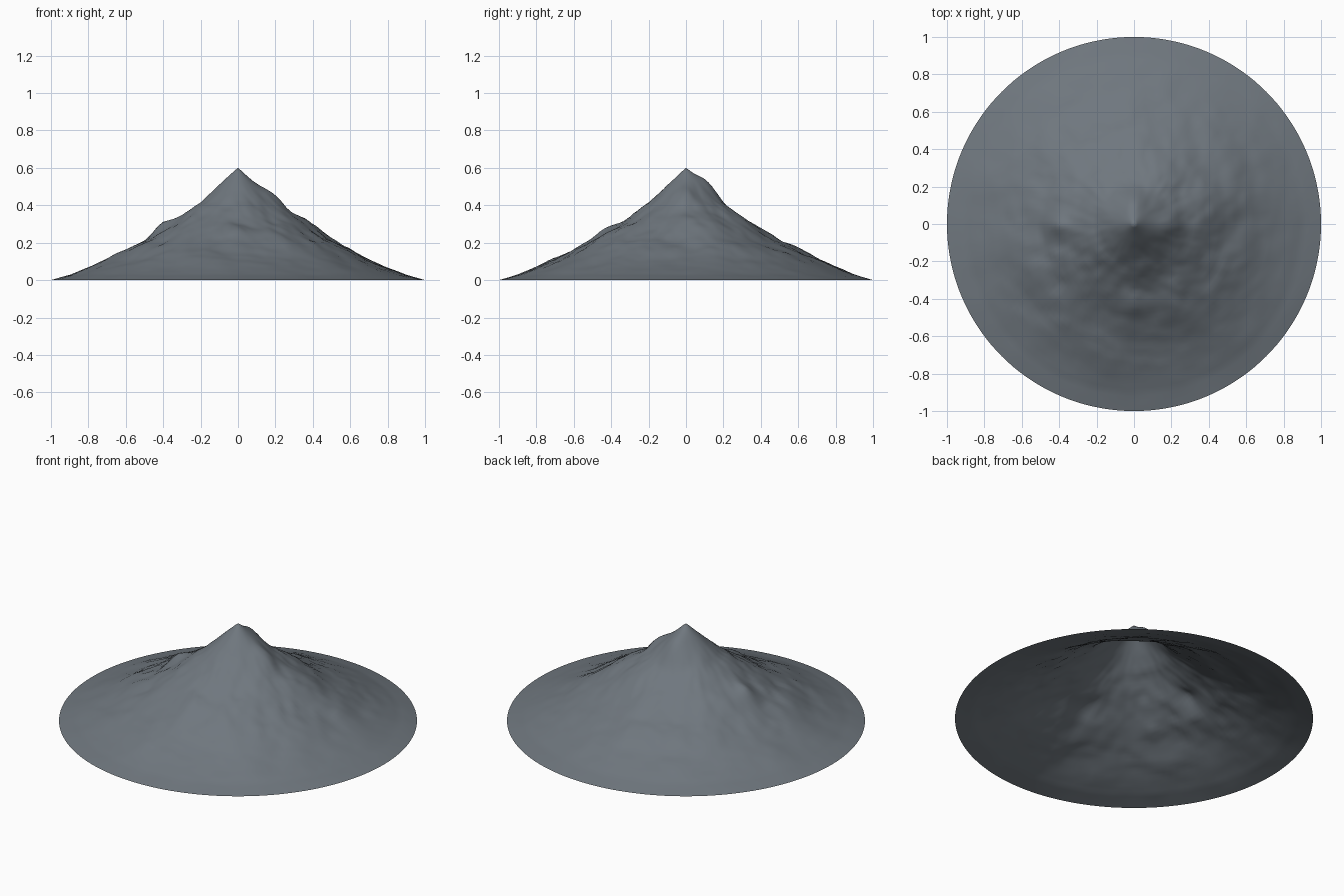
import bpy
import bmesh
import math
from mathutils import Vector, noise

cube = bpy.data.objects.get("Cube")
if cube:
    bpy.data.objects.remove(cube, do_unlink=True)

RINGS, SEGMENTS = 50, 144

# Mean slope: height at every tenth of the radius, peak to rim
SLOPE = [0.6, 0.51, 0.415, 0.34, 0.277, 0.217, 0.166, 0.115, 0.071, 0.03, 0]

# Shoulders on the ridges: x, y, height, width
SHOULDERS = [
    (-0.41, 0.0, 0.035, 0.07),
    (0.2, 0.0, 0.045, 0.07),
    (0.0, -0.44, 0.04, 0.07),
    (0.0, 0.12, 0.03, 0.07),
    (0.4, 0.1, 0.02, 0.15),
]


def slate_material():
    mat = bpy.data.materials.new("slate_grey")
    colour = (0.16, 0.185, 0.21, 1)
    mat.use_nodes = True
    mat.diffuse_color = colour
    bsdf = mat.node_tree.nodes["Principled BSDF"]
    bsdf.inputs["Base Color"].default_value = colour
    bsdf.inputs["Roughness"].default_value = 0.9
    return mat


def height(x, y):
    r = min(math.hypot(x, y), 1)
    i = min(int(r * 10), 9)
    z = SLOPE[i] + (SLOPE[i + 1] - SLOPE[i]) * (r * 10 - i)
    # Rocky relief fades out at the peak and the rim
    fade = min(r / 0.25, 1) * min((1 - r) / 0.5, 1)
    z += 0.022 * fade * noise.fractal(Vector((x * 4, y * 4, 3.7)), 0.9, 2, 4)
    for sx, sy, h, w in SHOULDERS:
        z += h * math.exp(-((x - sx) ** 2 + (y - sy) ** 2) / (w * w))
    return max(z, 0) if r < 0.999 else 0


# Mountain: an open shell of rings around the peak
bm = bmesh.new()
peak = bm.verts.new((0, 0, 0.6))
rings = []
for i in range(1, RINGS + 1):
    r = i / RINGS
    ring = []
    for j in range(SEGMENTS):
        a = math.tau * j / SEGMENTS
        x, y = r * math.cos(a), r * math.sin(a)
        ring.append(bm.verts.new((x, y, min(height(x, y), 0.6))))
    rings.append(ring)

for j in range(SEGMENTS):
    k = (j + 1) % SEGMENTS
    bm.faces.new((peak, rings[0][j], rings[0][k]))
    for inner, outer in zip(rings, rings[1:]):
        bm.faces.new((inner[j], outer[j], outer[k], inner[k]))
for face in bm.faces:
    face.smooth = True

mesh = bpy.data.meshes.new("mountain")
bm.to_mesh(mesh)
bm.free()
mesh.materials.append(slate_material())
mountain = bpy.data.objects.new("mountain", mesh)
bpy.context.collection.objects.link(mountain)
